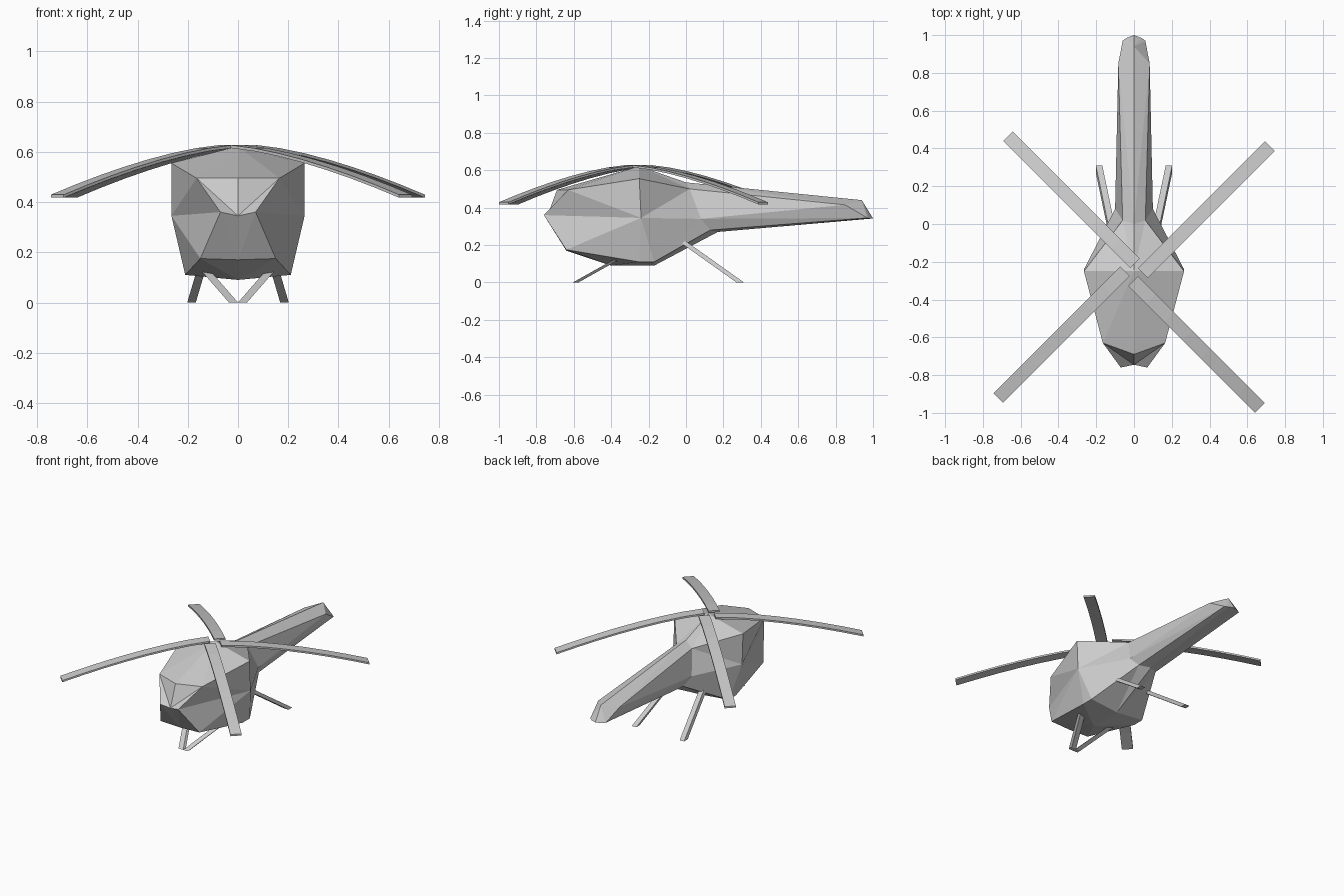
import bpy, bmesh, math
from mathutils import Vector

if "Cube" in bpy.data.objects:
    bpy.data.objects.remove(bpy.data.objects["Cube"])


def finish(bm, name):
    bmesh.ops.remove_doubles(bm, verts=bm.verts, dist=0.0005)
    bmesh.ops.recalc_face_normals(bm, faces=bm.faces)
    me = bpy.data.meshes.new(name)
    bm.to_mesh(me)
    bm.free()
    ob = bpy.data.objects.new(name, me)
    bpy.context.collection.objects.link(ob)
    return ob


# Fuselage and tail: half sections (roof, shoulder, side, lower, keel), mirrored
sections = [
    [(0, -.69, .495), (.165, -.63, .495), (.07, -.76, .36), (.15, -.64, .175), (0, -.64, .17)],
    [(0, -.25, .622), (.265, -.25, .555), (.265, -.24, .345), (.21, -.25, .11), (0, -.40, .09)],
    [(0, -.25, .622), (.265, -.25, .555), (.265, -.24, .345), (.21, -.17, .11), (0, -.17, .09)],
    [(0, .0, .535), (.06, .02, .50), (.10, .08, .34), (.07, .13, .28), (0, .17, .27)],
    [(0, .94, .44), (.083, .85, .415), (.06, .97, .345), (.04, .985, .342), (0, 1.0, .342)],
]
bm = bmesh.new()
rings = [[bm.verts.new(p) for p in s] for s in sections]
for a, b in zip(rings, rings[1:]):
    for i in range(4):
        bm.faces.new((a[i], b[i], b[i + 1], a[i + 1]))
# Nose panels around a recessed centre point
roof, shoulder, side, lower, keel = rings[0]
tip = bm.verts.new((0, -.745, .345))
for f in ((roof, shoulder, tip), (shoulder, side, tip), (side, lower, keel, tip)):
    bm.faces.new(f)
# Tail end panels
r = rings[-1]
bm.faces.new((r[0], r[1], r[2]))
bm.faces.new((r[0], r[2], r[3], r[4]))
bmesh.ops.triangulate(bm, faces=bm.faces)
bmesh.ops.mirror(bm, geom=bm.verts[:] + bm.edges[:] + bm.faces[:], axis='X', merge_dist=.0005)
finish(bm, "fuselage")


# Bar swept through a list of centres with a rectangular section
def bar(name, path, across, up, w, t):
    bm = bmesh.new()
    across, up = Vector(across) * w / 2, Vector(up) * t / 2
    prev = None
    for p in path:
        p = Vector(p)
        ring = [bm.verts.new(p + sx * across + sz * up)
                for sx, sz in ((-1, -1), (1, -1), (1, 1), (-1, 1))]
        if prev:
            for i in range(4):
                j = (i + 1) % 4
                bm.faces.new((prev[i], prev[j], ring[j], ring[i]))
        else:
            bm.faces.new(ring)
        prev = ring
    bm.faces.new(prev)
    return finish(bm, name)


# Four drooping rotor blades in a pinwheel layout
for k in range(4):
    a = math.radians(45 + 90 * k)
    d = Vector((math.cos(a), math.sin(a), 0))
    right = Vector((d.y, -d.x, 0))
    path = []
    for i in range(8):
        u = .03 + .95 * i / 7
        path.append(Vector((0, -.255, .622 - .205 * u ** 1.5)) + d * u + right * .037)
    bar("rotor_blade", path, right, (0, 0, 1), .072, .012)

# Splayed landing legs
for s in (-1, 1):
    bar("front_leg", [(s * .14, -.34, .14), (s * .018, -.59, 0.0)], (1, 0, 0), (0, 1, 0), .036, .03)
    bar("rear_leg", [(s * .12, -.02, .22), (s * .185, .29, 0.0)], (1, 0, 0), (0, 1, 0), .034, .04)
